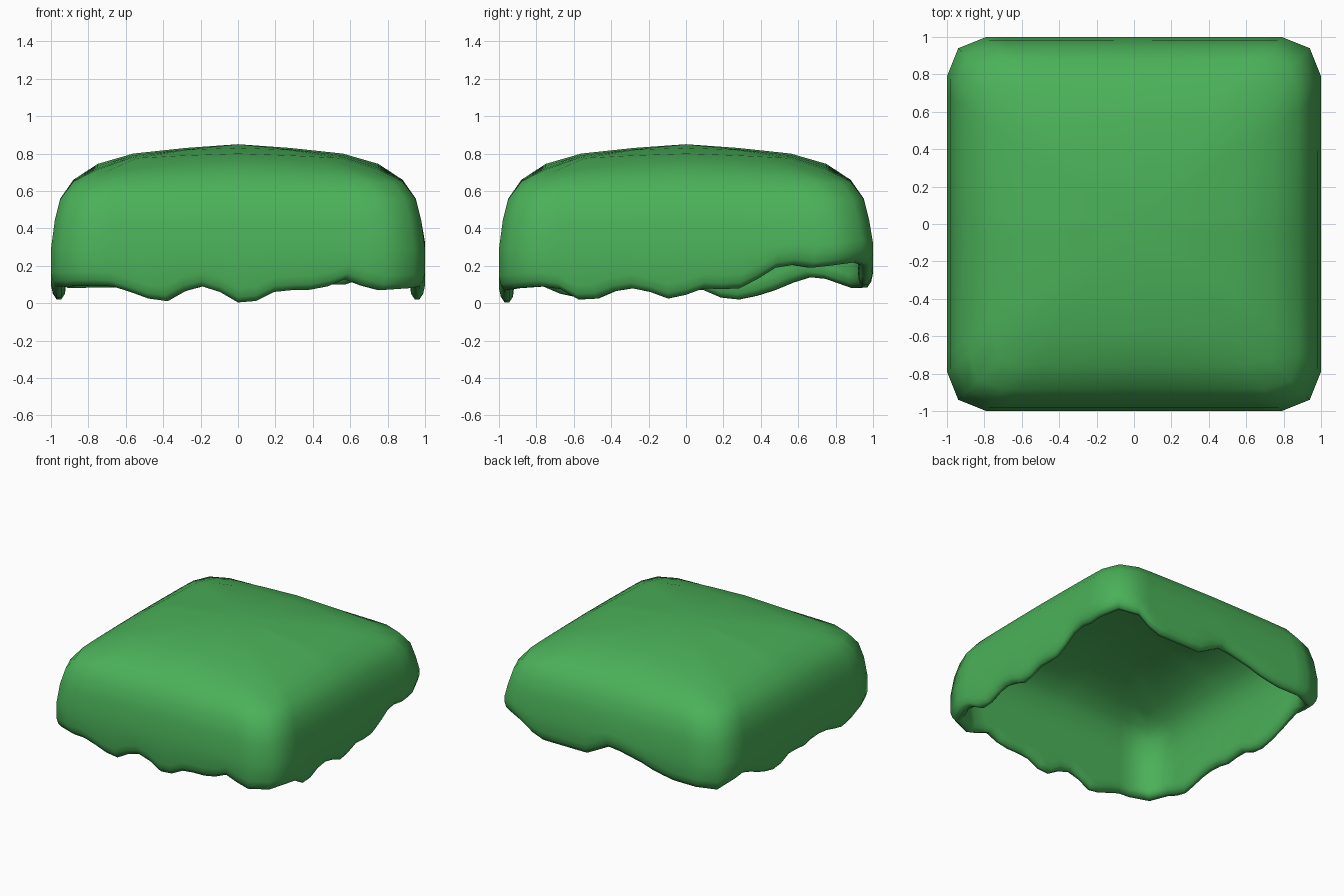
import bpy, bmesh

if "Cube" in bpy.data.objects:
    bpy.data.objects.remove(bpy.data.objects["Cube"])

# Centre-line profile: (half width, height, how strongly the corners droop)
PROFILE = [(0.0, .85, .5), (.28, .83, .5), (.56, .80, .5), (.75, .745, .5), (.88, .66, .12),
           (.95, .56, .03), (.98, .44, 0), (1.0, .29, 0)]

# Ragged hem heights, 17 along each side plus one corner
HEM = [
    [.095, .09, .06, .025, .012, .065, .09, .06, .004, .012, .06, .07, .072, .09, .13, .095, .07, .08],  # front
    [.09, .075, .02, .025, .065, .08, .06, .025, .045, .08, .075, .08, .13, .19, .205, .19, .2, .22],    # right
    [.2, .135, .10, .10, .10, .10, .10, .15, .2, .19, .17, .15, .12, .10, .085, .085, .085, .08],        # back
    [.13, .14, .11, .07, .04, .02, .03, .07, .07, .06, .08, .085, .075, .05, .03, .05, .09, .09],        # left
]


def drop(m):
    """Height lost at distance m from the centre line."""
    for (r0, z0, _), (r1, z1, _) in zip(PROFILE, PROFILE[1:]):
        if m <= r1:
            return .85 - (z0 + (z1 - z0) * (m - r0) / (r1 - r0))
    return .56


def outline(r):
    """Rounded square of half width r, counter-clockwise from the front left."""
    corner = .94 if r > .9 else .95 if r > .8 else .965
    side = [(-.79 + i * .79 / 8, -1) for i in range(17)] + [(corner, -corner)]
    pts = []
    for _ in range(4):
        pts += [(x * r, y * r) for x, y in side]
        side = [(-y, x) for x, y in side]
    return pts


hem = [h for row in HEM for h in row]
bm = bmesh.new()


def dome(scale, sink):
    """Dome rings from the top down; sink lowers the top for the inner skin."""
    rings = []
    for r, z, k in PROFILE[1:]:
        low = sink * min(1, (z - .29) / .45)
        rings.append([bm.verts.new((x * scale, y * scale,
                                    max(z - k * drop(min(abs(x), abs(y))) - low, h + .12)))
                      for (x, y), h in zip(outline(r), hem)])
    return rings


def hem_ring(r, up):
    return [bm.verts.new((x, y, h + up)) for (x, y), h in zip(outline(r), hem)]


# Outer skin, curled hem, inner skin
outer = dome(1, 0)
inner = dome(.93, .06)
lip = [hem_ring(r, up) for r, up in [(1, .075), (.99, .03), (.97, 0), (.945, 0), (.925, .03), (.92, .075)]]
rings = outer + lip + inner[::-1]
top = bm.verts.new((0, 0, .85))
ceiling = bm.verts.new((0, 0, .79))
n = len(hem)
for i in range(n):
    j = (i + 1) % n
    bm.faces.new((top, outer[0][i], outer[0][j]))
    bm.faces.new((ceiling, inner[0][j], inner[0][i]))
    for a, b in zip(rings, rings[1:]):
        bm.faces.new((a[i], b[i], b[j], a[j]))
bmesh.ops.recalc_face_normals(bm, faces=bm.faces)

mesh = bpy.data.meshes.new("canopy")
bm.to_mesh(mesh)
bm.free()
green = bpy.data.materials.new("leaf green")
green.diffuse_color = (.07, .44, .10, 1)
green.use_nodes = True
green.node_tree.nodes["Principled BSDF"].inputs["Base Color"].default_value = green.diffuse_color
mesh.materials.append(green)
canopy = bpy.data.objects.new("canopy", mesh)
bpy.context.collection.objects.link(canopy)

bpy.context.view_layer.objects.active = canopy
canopy.select_set(True)
bpy.ops.object.shade_smooth_by_angle(angle=1.2)
